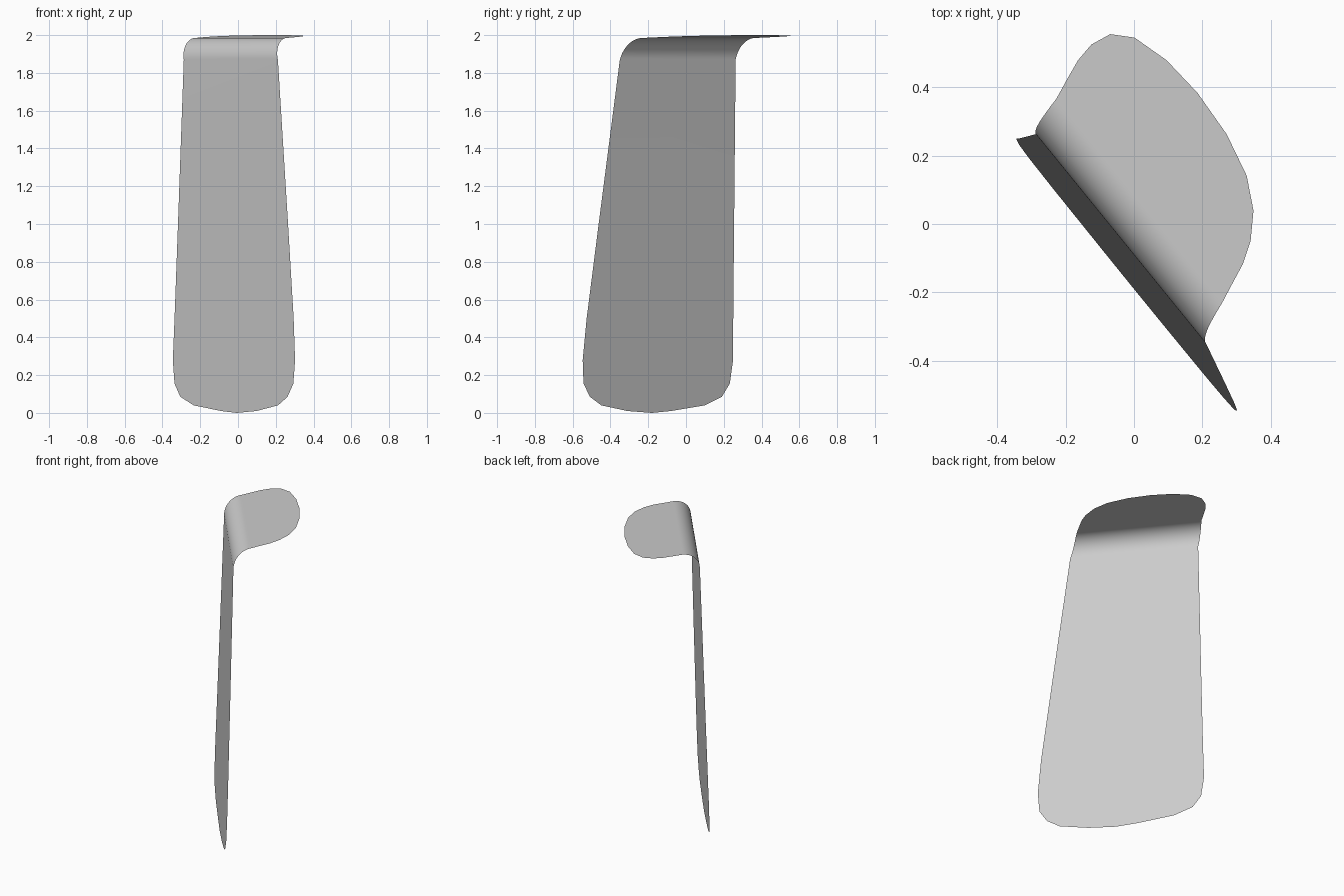
import bpy, bmesh
from math import sin, cos, radians

if "Cube" in bpy.data.objects:
    bpy.data.objects.remove(bpy.data.objects["Cube"])

# Sheet axes in plan: D runs along the fold, N points toward the tab
D = (0.6306, -0.7761)
N = (0.7761, 0.6306)

# Rows: (offset along N, height, left end along D, right end along D)
rows = []

# Leaning panel with a rounded foot
for z, left, right in [(0, .135, .135), (.01, .005, .303), (.04, -.226, .482),
                       (.085, -.340, .560), (.155, -.392, .606),
                       (.28, -.411, .615), (.5, -.406, .594), (1.0, -.398, .526)]:
    rows.append((-.12 + .034 * z, z, left, right))

# Rounded fold
STEPS = 16
for i in range(STEPS + 1):
    t = i / STEPS
    a = radians(90 * t)
    rows.append((-.057 + .113 * (1 - cos(a)), 1.87 + .115 * sin(a),
                 -.385 - .043 * t, .405 - .064 * t))

# Tab with a rounded tip
for w, left, right in [(.115, -.452, .316), (.175, -.475, .291), (.234, -.486, .253),
                       (.296, -.475, .190), (.345, -.422, .098),
                       (.376, -.312, -.033), (.386, -.18, -.18)]:
    rows.append((w, 1.985 + .015 * (w - .056) / .33, left, right))

bm = bmesh.new()


def point(u, w, z):
    return bm.verts.new((u * D[0] + w * N[0], u * D[1] + w * N[1], z))


# Skin neighbouring rows
previous = None
for w, z, left, right in rows:
    row = [point(left, w, z)]
    if right != left:
        row.append(point(right, w, z))
    if previous:
        bm.faces.new(previous + row[::-1])
    previous = row

bmesh.ops.recalc_face_normals(bm, faces=bm.faces)
bm.normal_update()
# Top of the tab faces up
if max(bm.faces, key=lambda f: f.calc_center_median().z).normal.z < 0:
    bmesh.ops.reverse_faces(bm, faces=bm.faces)

mesh = bpy.data.meshes.new("bent_sheet")
bm.to_mesh(mesh)
bm.free()
sheet = bpy.data.objects.new("bent_sheet", mesh)
bpy.context.collection.objects.link(sheet)
bpy.context.view_layer.objects.active = sheet
sheet.select_set(True)
bpy.ops.object.shade_smooth_by_angle(angle=radians(30))
